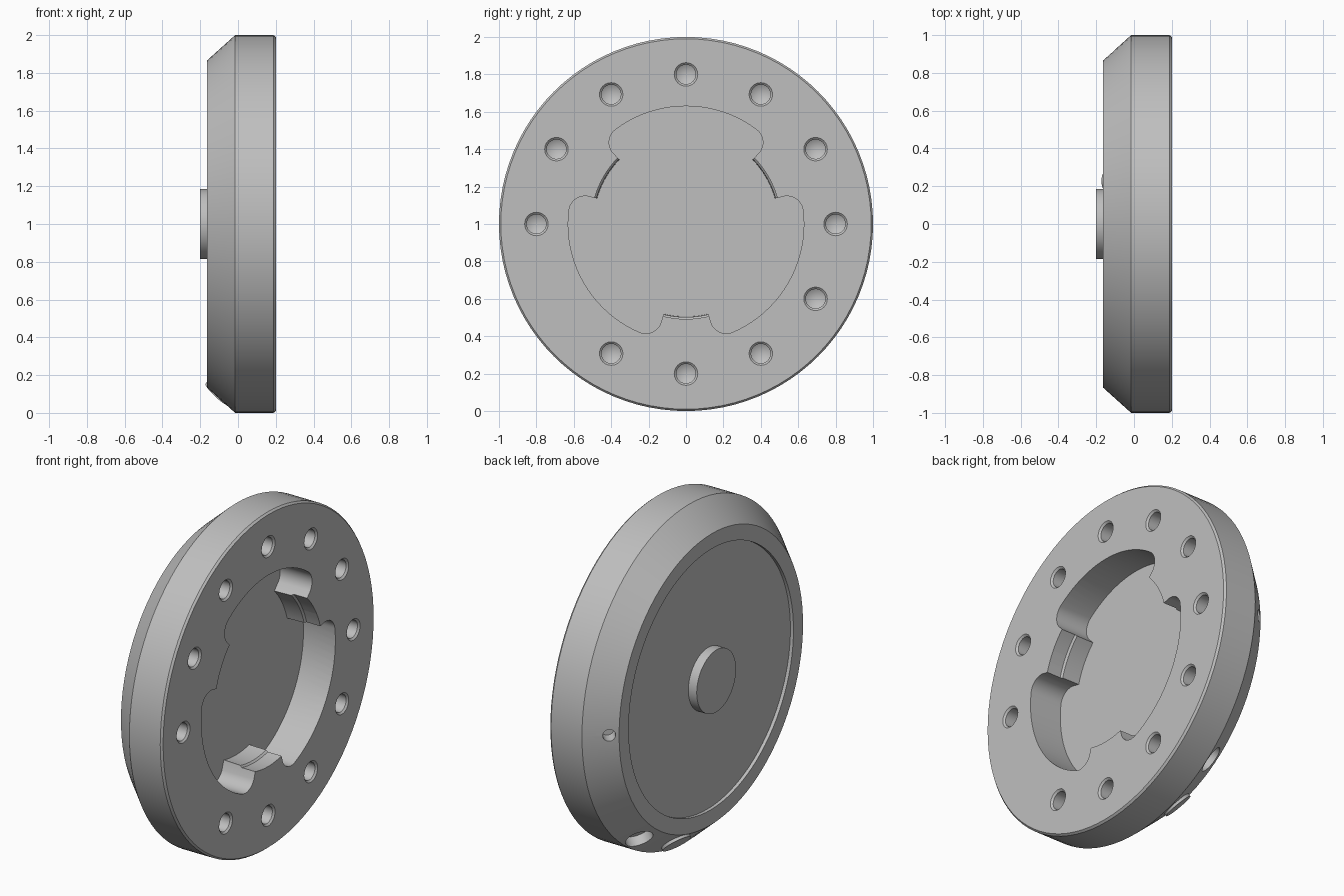
import bpy, bmesh
from math import radians, sin, cos, pi
from mathutils import Matrix, Vector

cube = bpy.data.objects.get("Cube")
if cube:
    bpy.data.objects.remove(cube, do_unlink=True)

GREY = (0.52, 0.52, 0.52, 1)
grey = bpy.data.materials.new("machined grey")
grey.use_nodes = True
grey.diffuse_color = GREY
grey.node_tree.nodes["Principled BSDF"].inputs["Base Color"].default_value = GREY

CENTRE = Matrix.Translation((0, 0, 1))


def polar(r, deg):
    return Vector((0, r * cos(radians(deg)), r * sin(radians(deg))))


def lathe(bm, profile, matrix, steps):
    """Turn (x, radius) points about the X axis; both ends lie on the axis."""
    rings = []
    for x, r in profile:
        n = steps if r > 0 else 1
        rings.append([bm.verts.new(matrix @ (Vector((x, 0, 0)) + polar(r, 360 * i / steps)))
                      for i in range(n)])
    for a, b in zip(rings, rings[1:]):
        for i in range(steps):
            j = (i + 1) % steps
            quad = [a[i % len(a)], a[j % len(a)], b[j % len(b)], b[i % len(b)]]
            bm.faces.new(list(dict.fromkeys(quad)))


def finish(bm, name):
    bmesh.ops.recalc_face_normals(bm, faces=bm.faces)
    mesh = bpy.data.meshes.new(name)
    bm.to_mesh(mesh)
    bm.free()
    mesh.materials.append(grey)
    obj = bpy.data.objects.new(name, mesh)
    bpy.context.collection.objects.link(obj)
    return obj


def turned(name, profile, matrix=CENTRE, steps=96):
    bm = bmesh.new()
    lathe(bm, profile, matrix, steps)
    return finish(bm, name)


def activate(obj):
    bpy.ops.object.select_all(action='DESELECT')
    obj.select_set(True)
    bpy.context.view_layer.objects.active = obj


def cut(obj, cutter):
    activate(obj)
    mod = obj.modifiers.new("cut", 'BOOLEAN')
    mod.operation, mod.solver, mod.object = 'DIFFERENCE', 'EXACT', cutter
    bpy.ops.object.modifier_apply(modifier=mod.name)
    bpy.data.objects.remove(cutter, do_unlink=True)


# Main disc with bevelled rim, conical shoulder and shallow recess
FLOOR, FACE = -0.01, 0.2
body = turned("flange_body", [(-0.145, 0), (-0.145, 0.775), (-0.165, 0.775), (-0.165, 0.865),
                              (-0.015, 1), (0.188, 1), (FACE, 0.99), (FACE, 0)])

# Central bore, slightly narrower behind the three tabs
cut(body, turned("bore_cutter", [(FLOOR, 0), (FLOOR, 0.495), (0.1, 0.498),
                                 (0.11, 0.508), (0.3, 0.508), (0.3, 0)]))

# Three rounded lobes between the tabs
corner = [polar(0.544, 23.3) + polar(0.086, 23.3 + d) for d in range(-90, 1, 10)]
half = [polar(0.4, 14), polar(0.5, 14)] + corner
outer = [polar(0.63, 23.3 + 73.4 * i / 20) for i in range(1, 20)]
mirror = Matrix.Rotation(radians(120), 4, 'X') @ Matrix.Scale(-1, 4, (0, 0, 1))
outline = half + outer + [mirror @ p for p in reversed(half)]
bm = bmesh.new()
for tab in (30, 150, 270):
    turn = CENTRE @ Matrix.Rotation(radians(tab), 4, 'X')
    face = bm.faces.new([bm.verts.new(turn @ (p + Vector((FLOOR, 0, 0)))) for p in outline])
    top = bmesh.ops.extrude_face_region(bm, geom=[face])["geom"]
    bmesh.ops.translate(bm, vec=(0.31, 0, 0),
                        verts=[v for v in top if isinstance(v, bmesh.types.BMVert)])
cut(body, finish(bm, "lobe_cutter"))

# Ring of twelve countersunk blind holes
bm = bmesh.new()
for i in range(12):
    lathe(bm, [(0.06, 0), (0.09, 0.052), (0.19, 0.052), (FACE, 0.063), (0.25, 0.063), (0.25, 0)],
          CENTRE @ Matrix.Translation(polar(0.8, 30 * i)), 24)
cut(body, finish(bm, "bolt_hole_cutter"))


def on_shoulder(deg, x):
    """Frame on the conical shoulder whose X axis points outwards."""
    r = 0.865 + (x + 0.165) * 0.9
    normal = polar(1, deg) * 0.743 + Vector((-0.669, 0, 0))
    place = Matrix.Translation(polar(r, deg) + Vector((x, 0, 0)))
    return CENTRE @ place @ normal.to_track_quat('X', 'Z').to_matrix().to_4x4()


# Round socket and small pin hole in the shoulder
for name, deg, x, r, depth in (("socket", 306, -0.08, 0.078, 0.06), ("pin_hole", 0, -0.125, 0.035, 0.08)):
    cut(body, turned(name + "_cutter", [(-depth, 0), (-depth, r), (0.1, r), (0.1, 0)],
                     on_shoulder(deg, x), 32))

# Button on the shoulder and boss on the recessed face
button = turned("shoulder_button", [(-0.04, 0), (-0.04, 0.085), (0.014, 0.085), (0.014, 0)],
                on_shoulder(285, -0.1), 40)
boss = turned("centre_boss", [(-0.14, 0), (-0.14, 0.185), (-0.2, 0.185), (-0.2, 0)], steps=64)

for obj in (body, button, boss):
    activate(obj)
    bpy.ops.object.shade_smooth_by_angle(angle=radians(25))
